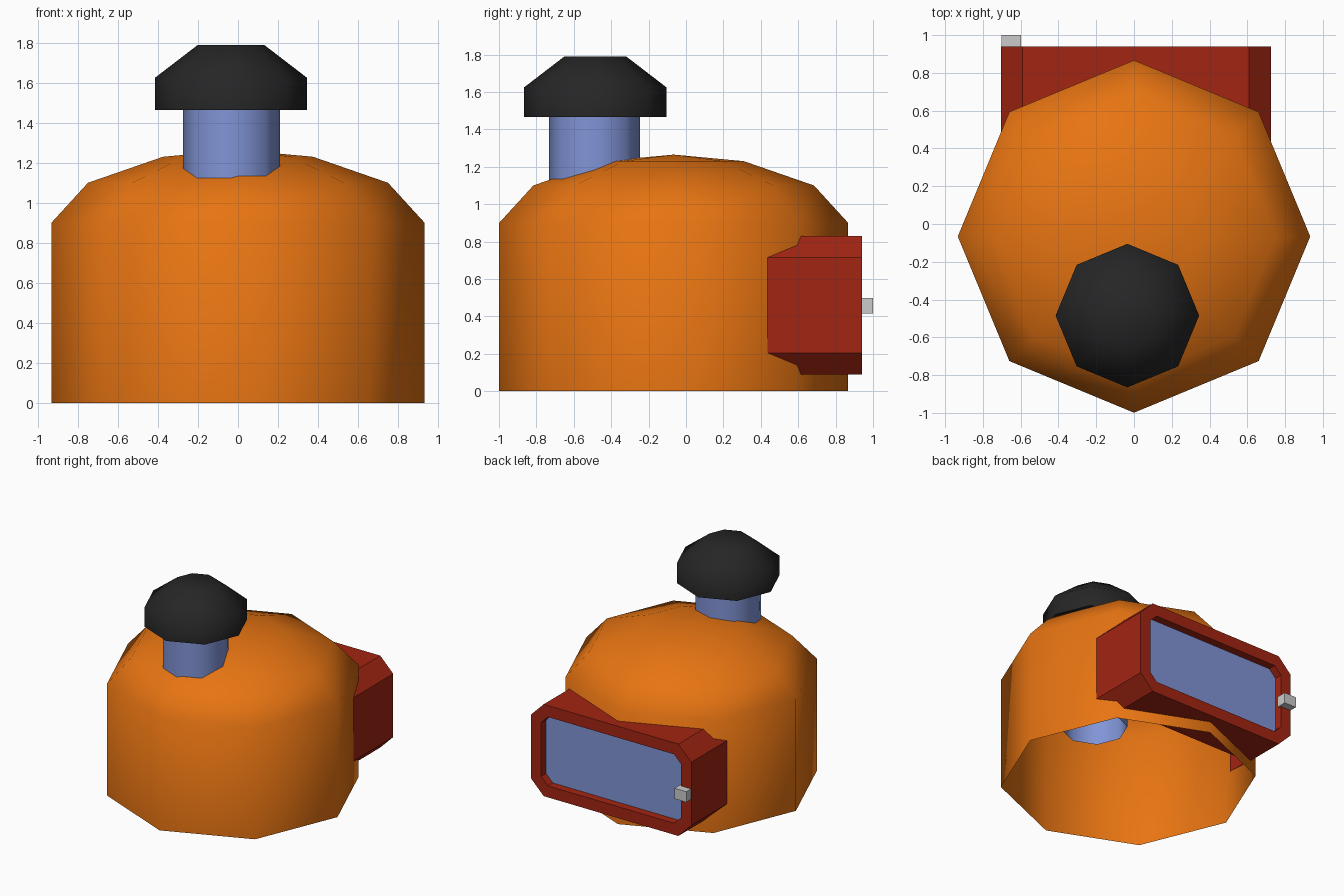
import bpy
import bmesh
from math import cos, sin, pi, radians
from mathutils import Vector

cube = bpy.data.objects.get("Cube")
if cube:
    bpy.data.objects.remove(cube, do_unlink=True)


def material(name, rgb):
    m = bpy.data.materials.new(name)
    m.use_nodes = True
    m.diffuse_color = (*rgb, 1)
    m.node_tree.nodes["Principled BSDF"].inputs["Base Color"].default_value = (*rgb, 1)
    return m


orange = material("orange", (0.8, 0.175, 0.006))
red = material("dark red", (0.36, 0.018, 0.006))
blue = material("soft blue", (0.22, 0.3, 0.68))
black = material("black", (0.019, 0.019, 0.019))
grey = material("light grey", (0.6, 0.6, 0.6))


def finish(name, bm, mats, smooth=False):
    bmesh.ops.recalc_face_normals(bm, faces=bm.faces)
    mesh = bpy.data.meshes.new(name)
    bm.to_mesh(mesh)
    bm.free()
    ob = bpy.data.objects.new(name, mesh)
    bpy.context.collection.objects.link(ob)
    for m in mats:
        mesh.materials.append(m)
    if smooth:
        bpy.ops.object.select_all(action='DESELECT')
        ob.select_set(True)
        bpy.context.view_layer.objects.active = ob
        bpy.ops.object.shade_smooth_by_angle(angle=radians(60))
    return ob


def lathe(name, profile, x, y, mat, caps=False, sides=8):
    """Eight-sided turned shape from (radius, height) points."""
    bm = bmesh.new()
    rings = []
    for r, z in profile:
        if r == 0:
            rings.append([bm.verts.new((x, y, z))] * sides)
        else:
            rings.append([bm.verts.new((x + r * cos(2 * pi * i / sides),
                                        y + r * sin(2 * pi * i / sides), z))
                          for i in range(sides)])
    for a, b in zip(rings, rings[1:]):
        for i in range(sides):
            j = (i + 1) % sides
            loop = list(dict.fromkeys((a[i], a[j], b[j], b[i])))
            bm.faces.new(loop)
    if caps:
        bm.faces.new(rings[0])
        bm.faces.new(rings[-1])
    return finish(name, bm, [mat], smooth=True)


# Domed body, open underneath
lathe("body_shell", [(0.933, 0), (0.933, 0.9), (0.75, 1.1), (0.375, 1.23), (0, 1.265)],
      0, -0.066, orange)

# Neck pipe passing through the dome, and its cap
lathe("neck_pipe", [(0.243, 0.65), (0.243, 1.47)], -0.033, -0.49, blue)
lathe("neck_cap", [(0.38, 1.465), (0.38, 1.625), (0.165, 1.79)],
      -0.035, -0.485, black, caps=True)

# Chamfered door housing; its sides reach deeper into the body than its middle
x0, x1, z0, z1, c = -0.705, 0.725, 0.09, 0.83, 0.115
outline = [(x0 + c, z0), (x1 - c, z0), (x1, z0 + c), (x1, z1 - c),
           (x1 - c, z1), (x0 + c, z1), (x0, z1 - c), (x0, z0 + c)]
bm = bmesh.new()
outer = [bm.verts.new((x, 0.94, z)) for x, z in outline]
inner = [bm.verts.new((x, 0.25 if abs(x) > 0.65 else 0.6, z)) for x, z in outline]
for i in range(8):
    j = (i + 1) % 8
    bm.faces.new((outer[i], outer[j], inner[j], inner[i]))
panel = bm.faces.new(outer)
bm.normal_update()

# Recessed door pane
bmesh.ops.inset_region(bm, faces=[panel], thickness=0.1)
bmesh.ops.inset_region(bm, faces=[panel], thickness=0.002)
bmesh.ops.translate(bm, verts=panel.verts, vec=Vector((0, -0.06, 0)))
panel.material_index = 1
finish("door_housing", bm, [red, blue])

# Small latch on the door frame
bm = bmesh.new()
bmesh.ops.create_cube(bm, size=1)
bmesh.ops.scale(bm, verts=bm.verts, vec=(0.105, 0.08, 0.085))
bmesh.ops.translate(bm, verts=bm.verts, vec=(-0.65, 0.96, 0.457))
finish("door_latch", bm, [grey])
